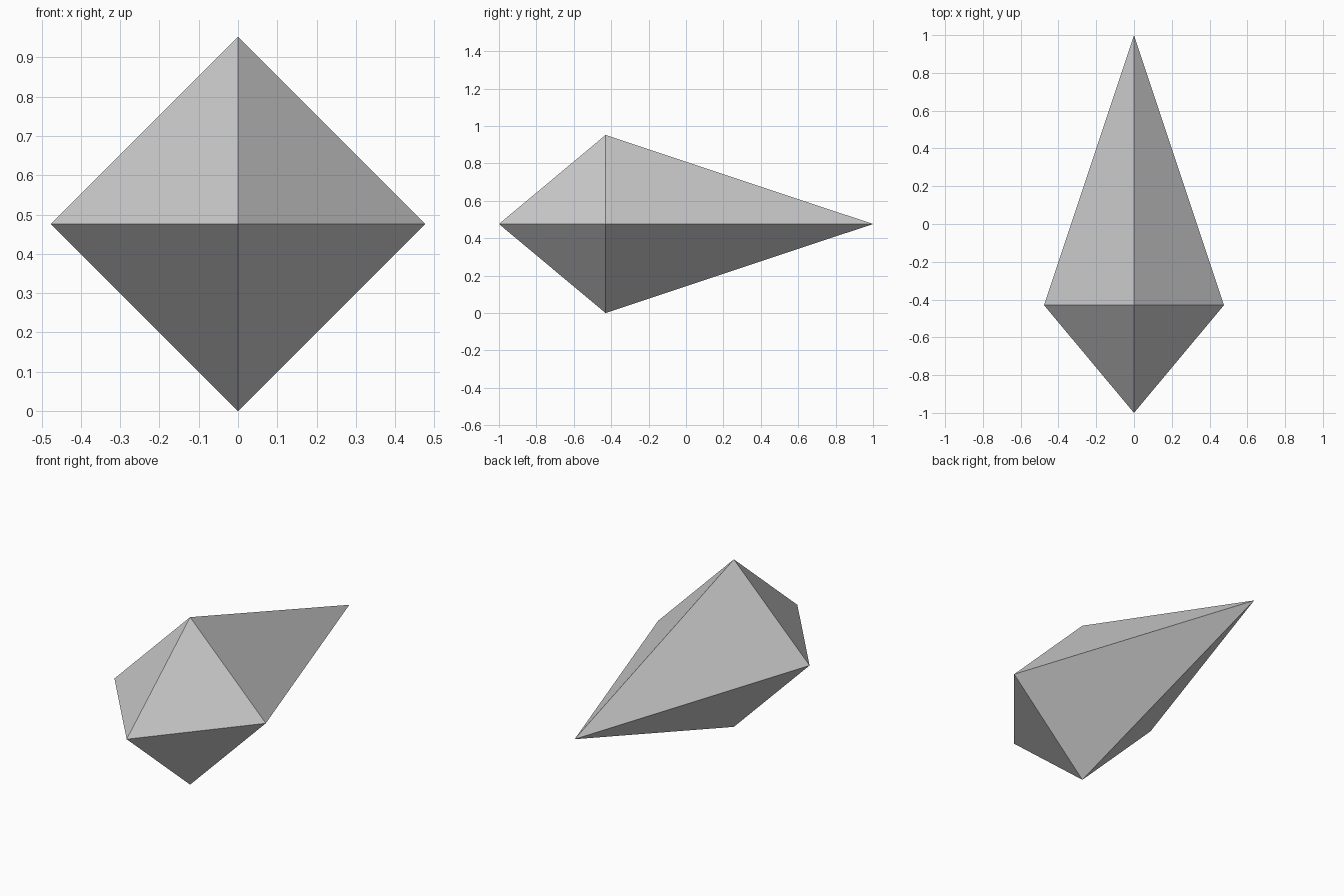
import bpy
import bmesh

cube = bpy.data.objects.get("Cube")
if cube:
    bpy.data.objects.remove(cube, do_unlink=True)

RADIUS = 0.476      # half width and half height of the square waist
WAIST_Y = -0.43     # where the short front and long back points meet

# Plain light grey
grey = bpy.data.materials.new("light_grey")
grey.use_nodes = True
color = (0.6, 0.6, 0.6, 1.0)
grey.diffuse_color = color
grey.node_tree.nodes["Principled BSDF"].inputs["Base Color"].default_value = color

# Four-sided crystal: square waist, blunt front point, long back point
bm = bmesh.new()
waist = [bm.verts.new((x * RADIUS, WAIST_Y, RADIUS + z * RADIUS))
         for x, z in ((1, 0), (0, 1), (-1, 0), (0, -1))]
front = bm.verts.new((0, -1, RADIUS))
back = bm.verts.new((0, 1, RADIUS))
for i, a in enumerate(waist):
    b = waist[(i + 1) % 4]
    bm.faces.new((a, b, front))
    bm.faces.new((b, a, back))
bmesh.ops.recalc_face_normals(bm, faces=bm.faces[:])

mesh = bpy.data.meshes.new("pointed_crystal")
bm.to_mesh(mesh)
bm.free()
mesh.materials.append(grey)
crystal = bpy.data.objects.new("pointed_crystal", mesh)
bpy.context.collection.objects.link(crystal)
